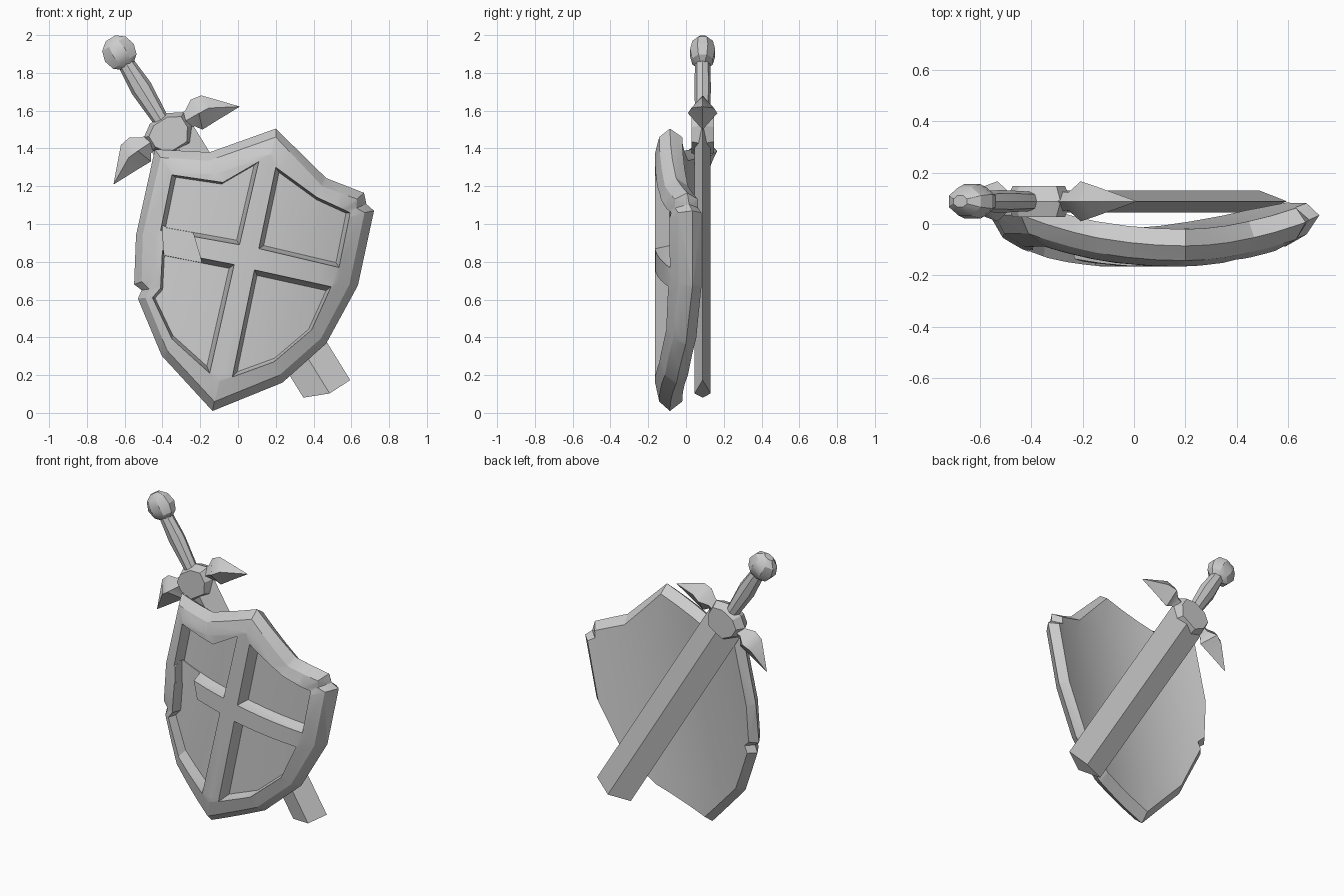
import bpy, bmesh, math
from mathutils import Vector

if "Cube" in bpy.data.objects:
    bpy.data.objects.remove(bpy.data.objects["Cube"])


def loft(name, loops):
    """Skin a stack of equal-length point loops and cap both ends."""
    bm = bmesh.new()
    rings = [[bm.verts.new(p) for p in loop] for loop in loops]
    n = len(rings[0])
    for a, b in zip(rings, rings[1:]):
        for i in range(n):
            j = (i + 1) % n
            bm.faces.new((a[i], a[j], b[j], b[i]))
    bm.faces.new(rings[0])
    bm.faces.new(rings[-1])
    bmesh.ops.remove_doubles(bm, verts=bm.verts, dist=1e-5)
    bmesh.ops.recalc_face_normals(bm, faces=bm.faces)
    me = bpy.data.meshes.new(name)
    bm.to_mesh(me)
    bm.free()
    ob = bpy.data.objects.new(name, me)
    bpy.context.collection.objects.link(ob)
    return ob


def smooth(ob, angle=30):
    bpy.ops.object.select_all(action='DESELECT')
    ob.select_set(True)
    bpy.context.view_layer.objects.active = ob
    bpy.ops.object.shade_smooth_by_angle(angle=math.radians(angle))


def flat_loop(pts, y, s=1.0):
    """Outline in x,z placed at depth y, scaled about its middle."""
    cx = sum(p[0] for p in pts) / len(pts)
    cz = sum(p[1] for p in pts) / len(pts)
    return [(cx + (x - cx) * s, y, cz + (z - cz) * s) for x, z in pts]


# Shield body: back rim, widest edge, front bevel, slightly domed front
outer = [(.2, 1.505), (.467, 1.243), (.667, 1.165), (.68, 1.105), (.72, 1.07),
         (.635, .675), (.467, .367), (.235, .16), (-.135, .01), (-.404, .303),
         (-.53, .605), (-.51, .65), (-.55, .68), (-.54, .94), (-.44, 1.395), (-.15, 1.38)]
front = [(.2, 1.46), (.446, 1.2), (.63, 1.132), (.627, 1.085), (.67, 1.06),
         (.59, .68), (.44, .395), (.22, .2), (-.125, .06), (-.375, .33),
         (-.49, .61), (-.47, .655), (-.51, .695), (-.505, .94), (-.41, 1.352), (-.155, 1.335)]
shield = loft("shield", [flat_loop(front, -.02), flat_loop(outer, -.085),
                         flat_loop(front, -.142), flat_loop(front, -.165, .86)])

# Recessed panels that leave a cross and a border, plus the broken cross arm
panels = [
    [(-.35, 1.26), (-.08, 1.22), (.11, 1.33), (.008, .89), (-.41, .965)],
    [(.2, 1.3), (.42, 1.14), (.594, 1.06), (.535, .77), (.11, .87)],
    [(-.02, .785), (-.15, .21), (-.35, .39), (-.455, .61), (-.41, .66), (-.4, .86)],
    [(.087, .757), (.493, .668), (.39, .44), (.19, .27), (-.03, .19)],
]
cutters = [loft("panel_cutter", [flat_loop(p, -.3), flat_loop(p, -.16), flat_loop(p, -.088, .9)])
           for p in panels]
gap = [(-.4, .99), (-.24, .96), (-.19, .79), (-.39, .8)]
cutters.append(loft("gap_cutter", [flat_loop(gap, -.31), flat_loop(gap, -.092)]))
for c in cutters:
    c.hide_render = True
    m = shield.modifiers.new("cut", 'BOOLEAN')
    m.operation = 'DIFFERENCE'
    m.solver = 'EXACT'
    m.object = c
dg = bpy.context.evaluated_depsgraph_get()
cut_mesh = bpy.data.meshes.new_from_object(shield.evaluated_get(dg))
shield.modifiers.clear()
shield.data = cut_mesh
for c in cutters:
    bpy.data.objects.remove(c)

# Curve the shield round its leaning centre line
bm = bmesh.new()
bm.from_mesh(shield.data)
bmesh.ops.triangulate(bm, faces=bm.faces)
centre, side = Vector((0, 0, .6)), Vector((.976, 0, -.218))
for i in range(-6, 7):
    bmesh.ops.bisect_plane(bm, geom=bm.verts[:] + bm.edges[:] + bm.faces[:],
                           plane_co=centre + side * (i * .1), plane_no=side, dist=1e-5)
for v in bm.verts:
    v.co.y += .33 * (v.co - centre).dot(side) ** 2
bm.to_mesh(shield.data)
bm.free()
smooth(shield, 22)


# Sword frame: s runs from pommel to tip, t across, d through the thickness
def sp(s, t, d):
    return (-.628 + .525 * s + .851 * t, .088 + d, 1.907 - .851 * s + .525 * t)


def ring(s, w, d, n, turn=0.0):
    return [sp(s, w * math.cos(turn + math.tau * i / n), d * math.sin(turn + math.tau * i / n))
            for i in range(n)]


# Blade: diamond section with a blunt, chipped end
blade = loft("blade", [ring(.52, .13, .043, 4),
                       [sp(2.117, .13, 0), sp(2.12, 0, .043), sp(2.066, -.13, 0), sp(2.12, 0, -.043)]])
smooth(blade)

# Grip and pommel
grip = loft("grip", [ring(.06, .044, .04, 8), ring(.22, .058, .044, 8), ring(.43, .042, .038, 8)])
smooth(grip)
pommel = loft("pommel", [ring(.095 * -math.cos(a), .097 * math.sin(a), .072 * math.sin(a), 8, math.pi / 8)
                         for a in (.35, .95, math.pi / 2, 2.19, 2.79)])
smooth(pommel)

# Guard centre block
block = loft("guard_block", [[sp(.5 + s * k, t * k, d) for s, t in
                              [(-.095, -.06), (-.095, .05), (-.05, .125), (.03, .125),
                               (.11, .07), (.11, -.07), (.03, -.125), (-.05, -.125)]]
                             for d, k in ((-.06, .8), (0, 1), (.06, .8))])
smooth(block)

# Guard wings: necks that swell then run to a point
for label, m in (("right", 1), ("left", -1)):
    loops = []
    for t, s0, s1, d, lean in ((.08, .44, .54, .04, 0), (.135, .445, .54, .035, 0),
                               (.19, .41, .578, .078, -.03), (.25, .42, .577, .06, 0),
                               (.39, .574, .578, .002, 0)):
        mid = (s0 + s1) / 2
        loops.append([sp(s0, m * t, 0), sp(mid, m * t, d),
                      sp(s1, m * (t + lean), 0), sp(mid, m * t, -d)])
    smooth(loft("guard_wing_" + label, loops), 40)
